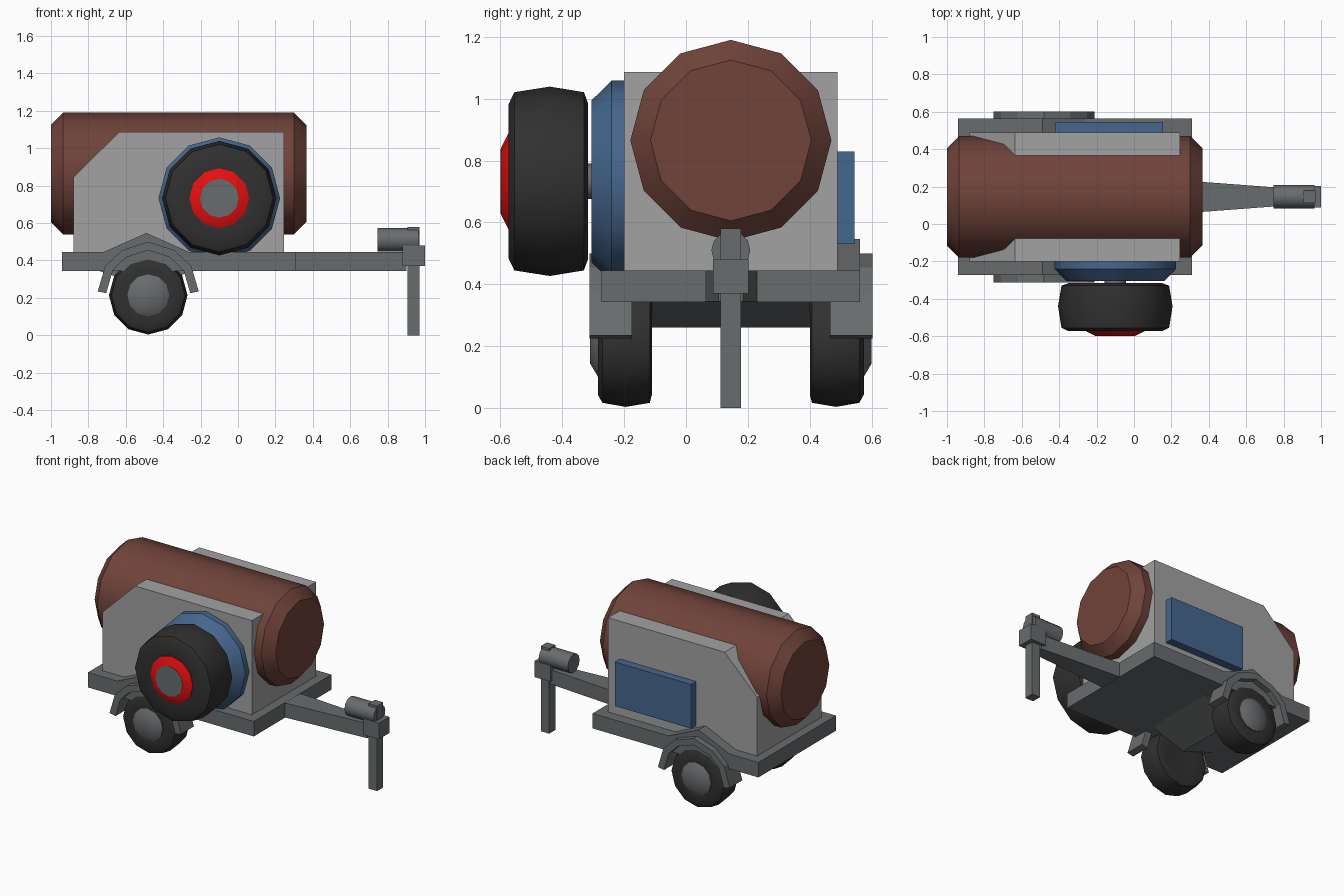
import bpy, bmesh
from math import sin, cos, pi, radians

cube = bpy.data.objects.get("Cube")
if cube:
    bpy.data.objects.remove(cube, do_unlink=True)


def material(name, r, g, b):
    m = bpy.data.materials.new(name)
    m.use_nodes = True
    m.diffuse_color = (r, g, b, 1)
    bsdf = next(n for n in m.node_tree.nodes if n.type == 'BSDF_PRINCIPLED')
    bsdf.inputs["Base Color"].default_value = (r, g, b, 1)
    bsdf.inputs["Roughness"].default_value = 0.8
    return m


steel = material("steel grey", 0.14, 0.15, 0.155)
panel = material("panel grey", 0.36, 0.36, 0.36)
brown = material("tank brown", 0.16, 0.056, 0.042)
blue = material("blue paint", 0.06, 0.135, 0.27)
rubber = material("tyre rubber", 0.03, 0.03, 0.03)
red = material("red hub", 0.8, 0.005, 0.005)

MID = 0.145       # y of the trailer's own centre line
AXLE_X = -0.48


def finish(name, bm, mat, smooth=None):
    bmesh.ops.recalc_face_normals(bm, faces=bm.faces)
    me = bpy.data.meshes.new(name)
    bm.to_mesh(me)
    bm.free()
    me.materials.append(mat)
    ob = bpy.data.objects.new(name, me)
    bpy.context.collection.objects.link(ob)
    if smooth:
        bpy.ops.object.select_all(action='DESELECT')
        ob.select_set(True)
        bpy.context.view_layer.objects.active = ob
        bpy.ops.object.shade_smooth_by_angle(angle=radians(smooth))
    return ob


def prism(name, pts, axis, a, b, mat):
    """Extrude a 2D outline along an axis from a to b."""
    bm = bmesh.new()

    def place(p, t):
        c = list(p)
        c.insert(axis, t)
        return bm.verts.new(c)

    lo = [place(p, a) for p in pts]
    hi = [place(p, b) for p in pts]
    bm.faces.new(lo)
    bm.faces.new(hi)
    n = len(pts)
    for i in range(n):
        j = (i + 1) % n
        bm.faces.new((lo[i], lo[j], hi[j], hi[i]))
    return finish(name, bm, mat)


def box(name, x, y, z, mat):
    (x0, x1), (z0, z1) = x, z
    return prism(name, [(x0, z0), (x1, z0), (x1, z1), (x0, z1)], 1, *y, mat)


def lathe(name, profile, axis, centre, mat, sides=12, smooth=35):
    """Turn (position, radius) pairs round an x or y axis; centre is (other, z)."""
    bm = bmesh.new()
    rings = []
    for t, r in profile:
        ring = []
        for k in range(sides):
            a = 2 * pi * k / sides
            c = [centre[0] + r * sin(a), centre[1] + r * cos(a)]
            c.insert(axis, t)
            ring.append(bm.verts.new(c))
        rings.append(ring)
    for p, q in zip(rings, rings[1:]):
        for i in range(sides):
            j = (i + 1) % sides
            bm.faces.new((p[i], p[j], q[j], q[i]))
    bm.faces.new(rings[0])
    bm.faces.new(rings[-1])
    return finish(name, bm, mat, smooth)


# Chassis deck, keel beneath it and tapering drawbar
box("deck", (-0.94, 0.31), (MID - 0.418, MID + 0.418), (0.343, 0.445), steel)
prism("axle_keel", [(-0.74, 0.343), (-0.49, 0.26), (-0.24, 0.343)], 1,
      MID - 0.255, MID + 0.255, steel)
prism("drawbar", [(0.30, MID - 0.085), (0.90, MID - 0.04),
                  (0.90, MID + 0.04), (0.30, MID + 0.085)], 2, 0.345, 0.444, steel)

# Hitch with its support leg
box("hitch_block", (0.88, 1.0), (MID - 0.057, MID + 0.057), (0.37, 0.48), steel)
box("support_leg", (0.907, 0.97), (MID - 0.033, MID + 0.033), (0, 0.58), steel)
lathe("hitch_cylinder", [(0.745, 0.063), (0.965, 0.063)], 0, (MID, 0.51), steel)

# Body cradle and the tank it carries
prism("body", [(-0.88, 0.44), (0.245, 0.44), (0.245, 1.087),
               (-0.635, 1.087), (-0.88, 0.845)], 1, MID - 0.345, MID + 0.345, panel)
lathe("tank", [(-1.0, 0.26), (-0.935, 0.325), (0.30, 0.325), (0.365, 0.26)],
      0, (MID, 0.865), brown)
box("side_locker", (-0.42, 0.155), (0.48, 0.545), (0.53, 0.83), blue)

# Running wheels, mudguards and raised arches, one set on each side
half_guard = [(-0.27, 0.235), (-0.23, 0.37), (-0.14, 0.455)]
half_inner = [(-0.225, 0.225), (-0.19, 0.345), (-0.12, 0.415)]


def arch(half, top):
    return half + [(0, top)] + [(-x, z) for x, z in reversed(half)]


guard = [(AXLE_X + x, z) for x, z in
         arch(half_guard, 0.5) + arch(half_inner, 0.455)[::-1]]
tyre = [(0.262, 0.11), (0.255, 0.17), (0.262, 0.197), (0.34, 0.21),
        (0.415, 0.197), (0.43, 0.17), (0.425, 0.11)]
hub = [(0.40, 0.112), (0.43, 0.112), (0.455, 0.07)]

for side, s in (("right", -1), ("left", 1)):
    def out(profile):
        return [(MID + s * t, r) for t, r in profile]

    lathe(side + "_tyre", out(tyre), 1, (AXLE_X, 0.214), rubber, smooth=40)
    lathe(side + "_wheel_hub", out(hub), 1, (AXLE_X, 0.214), steel)
    prism(side + "_mudguard", guard, 1, MID + s * 0.32, MID + s * 0.457, steel)
    prism(side + "_arch", [(-0.73, 0.44), (-0.49, 0.547), (-0.25, 0.44)], 1,
          MID + s * 0.34, MID + s * 0.418, steel)

# Spare wheel on its round mount
SPARE = (-0.1, 0.733)
lathe("spare_mount", [(-0.19, 0.325), (-0.24, 0.325), (-0.305, 0.262)],
      1, SPARE, blue)
lathe("spare_shaft", [(-0.29, 0.057), (-0.36, 0.057)], 1, SPARE, steel)
lathe("spare_tyre", [(-0.325, 0.16), (-0.316, 0.25), (-0.33, 0.288), (-0.44, 0.306),
                     (-0.555, 0.288), (-0.573, 0.25), (-0.568, 0.16)],
      1, SPARE, rubber, smooth=40)
lathe("spare_hub", [(-0.55, 0.16), (-0.572, 0.16), (-0.598, 0.107)], 1, SPARE, red)
lathe("spare_hub_cap", [(-0.59, 0.104), (-0.6, 0.104)], 1, SPARE, steel)
